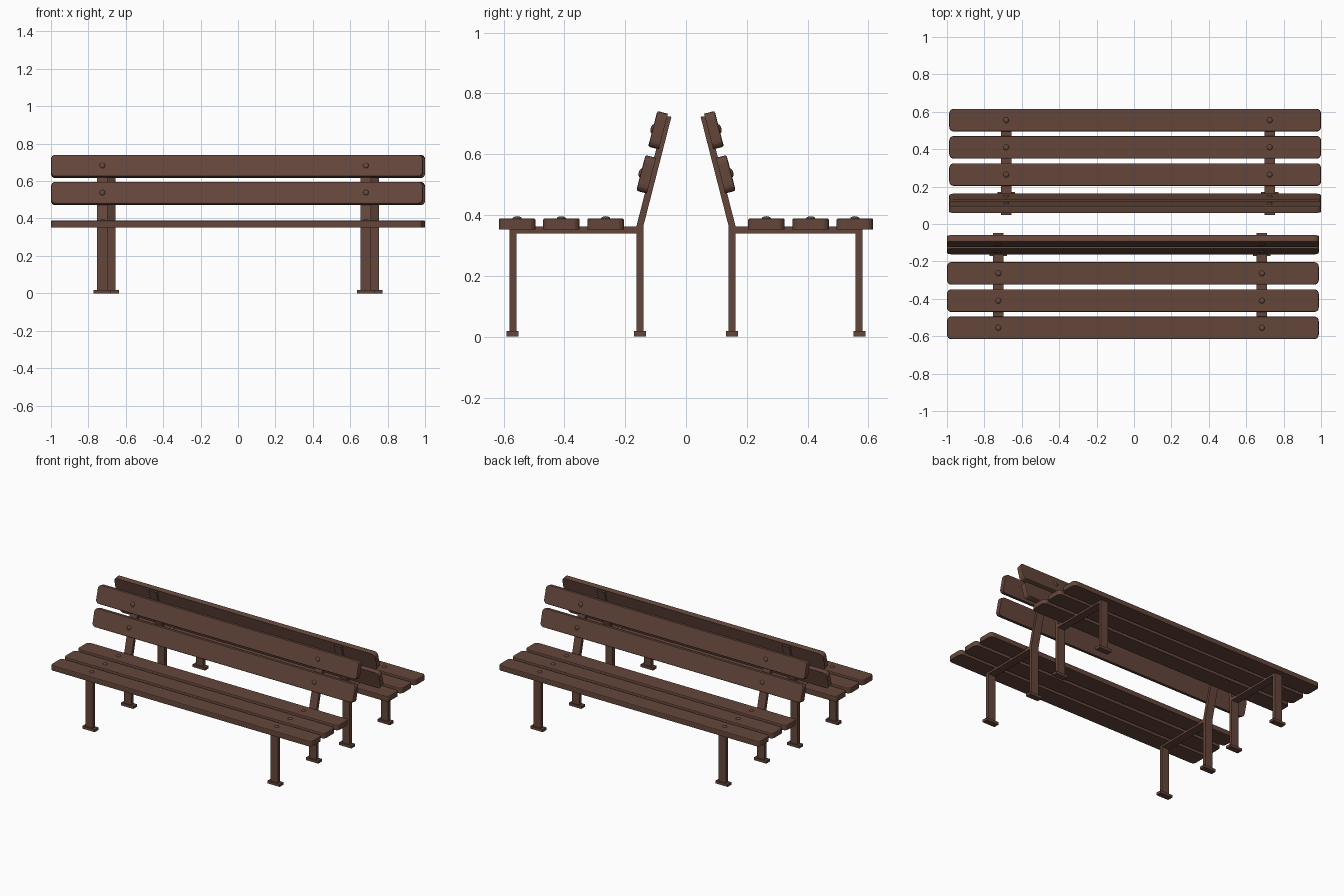
import bpy, bmesh, math
from mathutils import Matrix, Vector

if "Cube" in bpy.data.objects:
    bpy.data.objects.remove(bpy.data.objects["Cube"])

brown = bpy.data.materials.new("brown paint")
brown.diffuse_color = (0.128, 0.062, 0.044, 1)
brown.use_nodes = True
brown.node_tree.nodes["Principled BSDF"].inputs["Base Color"].default_value = brown.diffuse_color

SUPPORTS = (-0.725, 0.684)      # x of the two frames of the front bench
SLAT_X = -0.006                 # slats sit slightly off centre
TILT = math.radians(75.5)       # backrest slat rotation
WIDTH = 0.056                   # frame strip width


def finish(bm, name):
    bmesh.ops.recalc_face_normals(bm, faces=bm.faces)
    me = bpy.data.meshes.new(name)
    bm.to_mesh(me)
    bm.free()
    me.materials.append(brown)
    return me


def extruded(name, points, depth):
    """Outline of 3D points extruded along a vector."""
    bm = bmesh.new()
    face = bm.faces.new([bm.verts.new(p) for p in points])
    new = bmesh.ops.extrude_face_region(bm, geom=[face])["geom"]
    bmesh.ops.translate(bm, vec=depth, verts=[v for v in new if isinstance(v, bmesh.types.BMVert)])
    return bm


def slat_mesh(length=1.988, width=0.121, thick=0.036, r=0.024):
    # board with rounded corners and a softened top edge
    pts = []
    for i, (sx, sy) in enumerate(((1, 1), (-1, 1), (-1, -1), (1, -1))):
        for k in range(5):
            a = math.pi / 2 * (i + k / 4)
            pts.append((sx * (length / 2 - r) + r * math.cos(a),
                        sy * (width / 2 - r) + r * math.sin(a), -thick / 2))
    bm = extruded("slat", pts, Vector((0, 0, thick)))
    top = [e for e in bm.edges if all(v.co.z > 0 for v in e.verts)]
    bmesh.ops.bevel(bm, geom=top, offset=0.006, segments=2, profile=0.5, affect='EDGES')
    return finish(bm, "slat")


def bolt_mesh(r=0.015, h=0.007):
    # flattened dome
    bm = bmesh.new()
    bmesh.ops.create_uvsphere(bm, u_segments=14, v_segments=8, radius=r)
    bmesh.ops.scale(bm, vec=(1, 1, h / r), verts=bm.verts)
    return finish(bm, "bolt")


def strip_mesh(name, profile):
    # flat bar cut from a (y, z) side profile
    pts = [(-WIDTH / 2, y, z) for y, z in profile]
    return finish(extruded(name, pts, Vector((WIDTH, 0, 0))), name)


def plate_mesh():
    bm = bmesh.new()
    bmesh.ops.create_cube(bm, size=1)
    bmesh.ops.scale(bm, vec=(0.094, 0.040, 0.018), verts=bm.verts)
    return finish(bm, "foot_plate")


slat, bolt, plate = slat_mesh(), bolt_mesh(), plate_mesh()
front_leg = strip_mesh("front_leg_and_seat_bar", [
    (-0.581, 0.01), (-0.558, 0.01), (-0.558, 0.340), (-0.150, 0.340),
    (-0.150, 0.363), (-0.581, 0.363)])
back_leg = strip_mesh("back_leg_and_post", [
    (-0.162, 0.01), (-0.140, 0.01), (-0.140, 0.364), (-0.048, 0.723),
    (-0.070, 0.726), (-0.162, 0.367)])


def place(mesh, name, matrix, smooth=False):
    ob = bpy.data.objects.new(name, mesh)
    bpy.context.collection.objects.link(ob)
    ob.matrix_world = matrix
    if smooth:
        bpy.ops.object.select_all(action='DESELECT')
        ob.select_set(True)
        bpy.context.view_layer.objects.active = ob
        bpy.ops.object.shade_smooth_by_angle(angle=math.radians(35))


T = Matrix.Translation
# (y, z, tilt) of the slat centres: three for the seat, two for the backrest
SLATS = [("seat_slat", -0.555, 0.371, 0), ("seat_slat", -0.410, 0.371, 0),
         ("seat_slat", -0.264, 0.371, 0),
         ("backrest_slat", -0.131, 0.534, TILT), ("backrest_slat", -0.092, 0.679, TILT)]

first = True
for side, turn in (("front", 0), ("rear", math.pi)):
    R = Matrix.Rotation(turn, 4, 'Z')
    for name, y, z, tilt in SLATS:
        tip = Matrix.Rotation(tilt, 4, 'X')
        place(slat, f"{side}_{name}", R @ T((SLAT_X, y, z)) @ tip)
        for x in SUPPORTS:
            place(bolt, f"{side}_bolt", R @ T((x, y, z)) @ tip @ T((0, 0, 0.018)), first)
            first = False
    for x in SUPPORTS:
        place(front_leg, f"{side}_bench_front_leg", R @ T((x, 0, 0)))
        place(back_leg, f"{side}_bench_back_leg", R @ T((x, 0, 0)))
        for y in (-0.570, -0.151):
            place(plate, f"{side}_foot_plate", R @ T((x, y, 0.009)))
